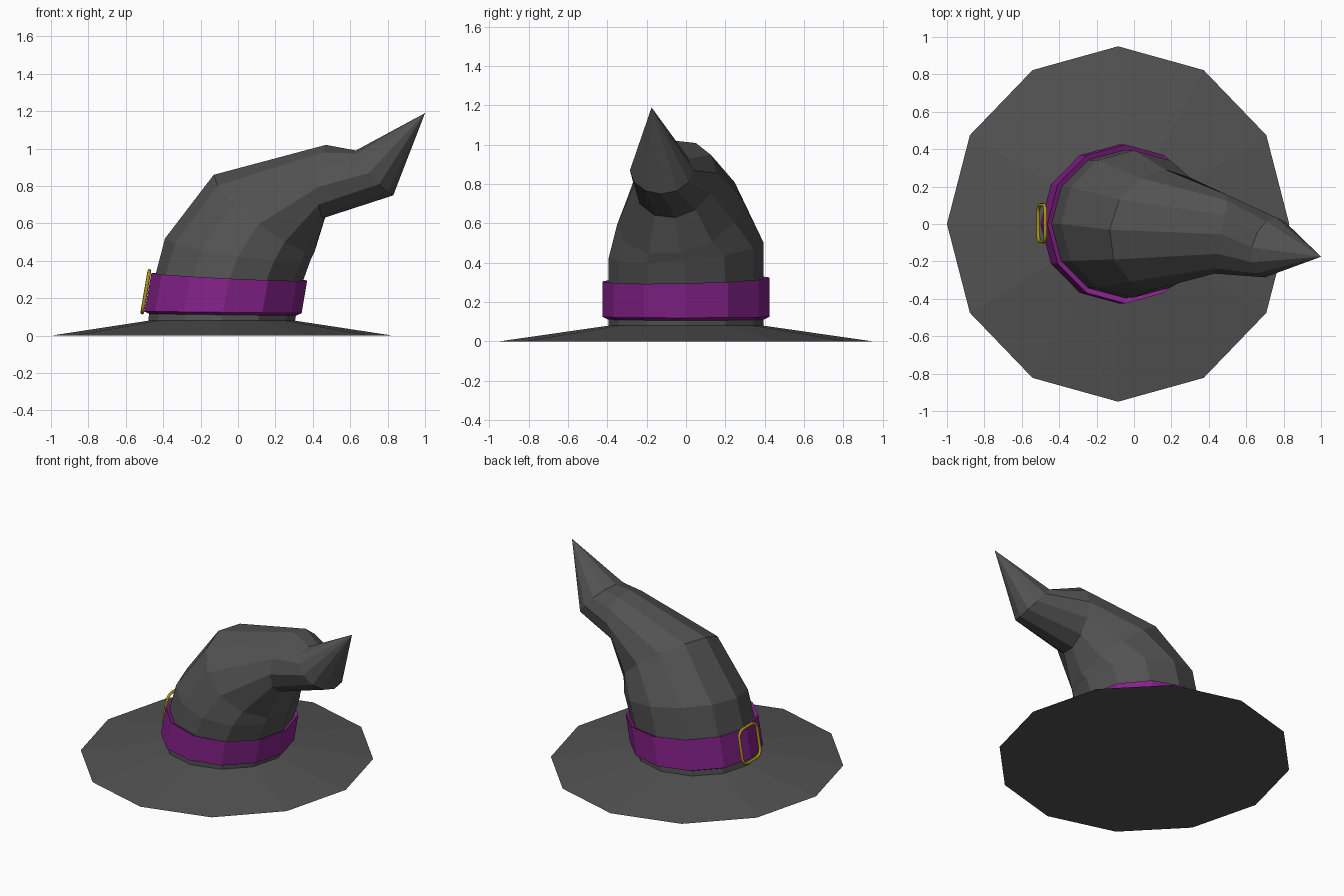
import bpy, math
from mathutils import Vector

if "Cube" in bpy.data.objects:
    bpy.data.objects.remove(bpy.data.objects["Cube"])

N = 12


def material(name, rgb):
    m = bpy.data.materials.new(name)
    m.diffuse_color = (*rgb, 1)
    m.use_nodes = True
    m.node_tree.nodes["Principled BSDF"].inputs["Base Color"].default_value = m.diffuse_color
    return m


felt = material("charcoal felt", (0.085, 0.085, 0.085))
purple = material("purple ribbon", (0.23, 0.015, 0.25))
gold = material("dull gold", (0.42, 0.30, 0.012))


def ring(lx, lz, rx, rz, depth, cy=0.0):
    """12-sided tilted ring: left and right ends in the front view, half-depth vector, y centre."""
    left, right = Vector((lx, cy, lz)), Vector((rx, cy, rz))
    c, a, b = (left + right) / 2, (right - left) / 2, Vector(depth)
    return [c + a * math.cos(t) + b * math.sin(t)
            for t in (2 * math.pi * i / N for i in range(N))]


def loft(name, rings, mat, tip=None, base=False, loop=False):
    verts = [v for r in rings for v in r]
    count = len(rings)
    faces = []
    for k in range(count if loop else count - 1):
        p, q = k * N, (k + 1) % count * N
        faces += [(p + i, p + (i + 1) % N, q + (i + 1) % N, q + i) for i in range(N)]
    if base:
        faces.append(tuple(reversed(range(N))))
    if tip:
        verts.append(Vector(tip))
        p = (count - 1) * N
        faces += [(p + i, p + (i + 1) % N, len(verts) - 1) for i in range(N)]
    me = bpy.data.meshes.new(name)
    me.from_pydata(verts, [], faces)
    me.materials.append(mat)
    ob = bpy.data.objects.new(name, me)
    bpy.context.collection.objects.link(ob)
    return ob


# Brim and bent crown, one continuous felt skin
loft("brim_and_crown", [
    ring(-1.00, 0.00, 0.83, 0.00, (0, 0.95, 0)),
    ring(-0.48, 0.08, 0.305, 0.08, (0, 0.395, 0)),
    ring(-0.475, 0.12, 0.31, 0.11, (0, 0.395, 0)),
    ring(-0.44, 0.33, 0.345, 0.285, (0, 0.395, 0.01)),
    ring(-0.39, 0.52, 0.39, 0.41, (0, 0.393, 0.04)),
    ring(-0.13, 0.86, 0.41, 0.45, (0.03, 0.32, 0.06), -0.03),
    ring(0.47, 1.02, 0.46, 0.63, (0.035, 0.21, 0.03), -0.055),
    ring(0.63, 0.99, 0.83, 0.75, (0.03, 0.16, 0.0), -0.125),
], felt, tip=(1.00, -0.175, 1.19), base=True)

# Ribbon band around the crown
loft("hat_band", [
    ring(-0.473, 0.115, 0.305, 0.105, (0, 0.392, 0)),
    ring(-0.50, 0.13, 0.34, 0.12, (0, 0.425, 0)),
    ring(-0.463, 0.335, 0.37, 0.295, (0, 0.425, 0.01)),
    ring(-0.438, 0.32, 0.343, 0.28, (0, 0.392, 0.01)),
], purple, loop=True)

# Rounded wire buckle leaning against the band
curve = bpy.data.curves.new("buckle", "CURVE")
curve.dimensions = "3D"
curve.bevel_depth = 0.010
curve.bevel_resolution = 1
spline = curve.splines.new("POLY")
w, h, r = 0.098, 0.112, 0.045
pts = []
for k, (sy, sz) in enumerate([(1, 1), (-1, 1), (-1, -1), (1, -1)]):
    for s in range(4):
        t = math.radians(90 * k + 30 * s)
        y = sy * (w - r) + r * math.cos(t)
        z = sz * (h - r) + r * math.sin(t)
        pts.append((-0.493 + 0.17 * z, y + 0.004, 0.235 + z))
spline.points.add(len(pts) - 1)
for p, co in zip(spline.points, pts):
    p.co = (*co, 1)
spline.use_cyclic_u = True
curve.materials.append(gold)
bpy.context.collection.objects.link(bpy.data.objects.new("buckle", curve))
